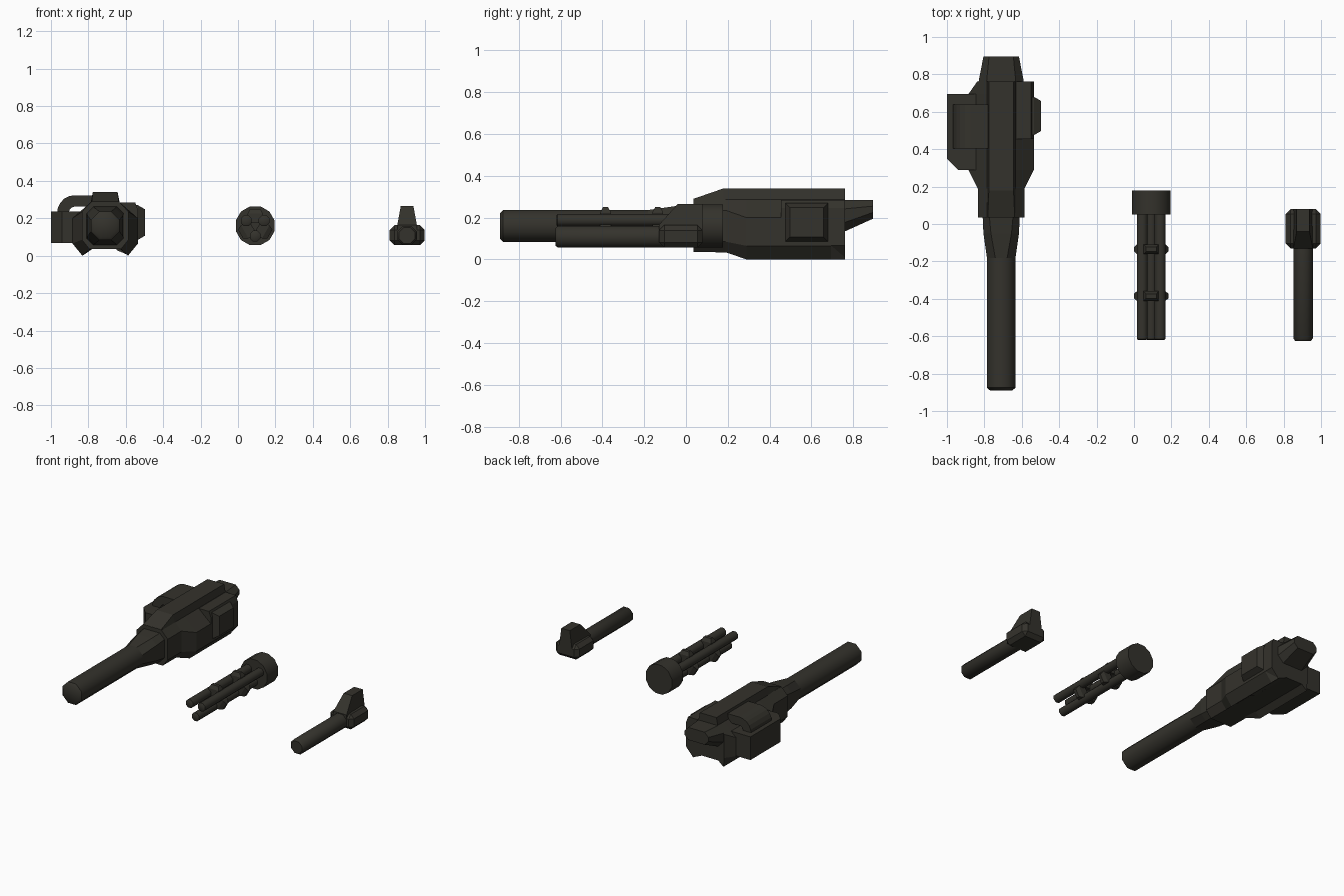
import bpy, bmesh, math
from mathutils import Vector

if "Cube" in bpy.data.objects:
    bpy.data.objects.remove(bpy.data.objects["Cube"])

mat = bpy.data.materials.new("dark_olive_gunmetal")
mat.diffuse_color = (0.034, 0.032, 0.025, 1)
mat.use_nodes = True
mat.node_tree.nodes["Principled BSDF"].inputs["Base Color"].default_value = mat.diffuse_color


def finish(name, bm, smooth=0, bevel=0):
    bmesh.ops.recalc_face_normals(bm, faces=bm.faces)
    if bevel:
        bmesh.ops.bevel(bm, geom=list(bm.edges), offset=bevel, segments=1,
                        affect='EDGES', profile=0.5)
    if smooth:
        for f in bm.faces:
            f.smooth = True
        for e in bm.edges:
            e.smooth = e.calc_face_angle(math.pi) < math.radians(smooth)
    me = bpy.data.meshes.new(name)
    bm.to_mesh(me)
    bm.free()
    me.materials.append(mat)
    ob = bpy.data.objects.new(name, me)
    bpy.context.collection.objects.link(ob)
    return ob


def loft(name, rings, smooth=0, bevel=0):
    """Skin a row of equal point rings and cap both ends."""
    bm = bmesh.new()
    rs = [[bm.verts.new(p) for p in r] for r in rings]
    n = len(rs[0])
    for a, b in zip(rs, rs[1:]):
        for i in range(n):
            j = (i + 1) % n
            bm.faces.new((a[i], a[j], b[j], b[i]))
    bm.faces.new(rs[0])
    bm.faces.new(rs[-1])
    return finish(name, bm, smooth, bevel)


def tube(name, x, z, profile, sides=8):
    """Turned part along y; profile is (y, radius), r = flat-to-centre."""
    k = 1 / math.cos(math.pi / sides)
    angs = [2 * math.pi * (i + .5) / sides for i in range(sides)]
    return loft(name, [[(x + r * k * math.cos(a), y, z + r * k * math.sin(a))
                        for a in angs] for y, r in profile], 44.9 if sides < 8 else 46)


def cham(x, y, hx, z0, z1, c):
    """Chamfered rectangle in the xz plane."""
    return [(x - hx + c, y, z0), (x + hx - c, y, z0), (x + hx, y, z0 + c), (x + hx, y, z1 - c),
            (x + hx - c, y, z1), (x - hx + c, y, z1), (x - hx, y, z1 - c), (x - hx, y, z0 + c)]


def box(name, lo, hi, bevel=0):
    rect = lambda y: [(lo[0], y, lo[2]), (hi[0], y, lo[2]), (hi[0], y, hi[2]), (lo[0], y, hi[2])]
    return loft(name, [rect(lo[1]), rect(hi[1])], 0, bevel)


# ---------------- heavy cannon ----------------
X = -0.71
tube("heavy_barrel", X, 0.16, [(-0.89, 0.06), (-0.875, 0.076), (0.1, 0.076)])
loft("barrel_collar", [cham(X, -0.19, 0.075, 0.085, 0.235, 0.045),
                       cham(X, -0.05, 0.095, 0.065, 0.255, 0.04),
                       cham(X, 0.06, 0.1, 0.055, 0.265, 0.035)])


def body(y, top, side, zu, zl, leg, zleg, inner):
    half = [(top, 0.288), (side, zu), (side, zl), (leg, zleg), (inner, 0.035)]
    return ([(X + a, y, z) for a, z in half] +
            [(X - a, y, z) for a, z in reversed(half)])


# receiver with two flared lower skids
loft("receiver", [body(0.035, 0.075, 0.125, 0.235, 0.085, 0.085, 0.035, 0.07),
                  body(0.19, 0.075, 0.125, 0.235, 0.085, 0.085, 0.034, 0.07),
                  body(0.29, 0.075, 0.175, 0.20, 0.065, 0.122, 0.0, 0.08),
                  body(0.695, 0.075, 0.175, 0.20, 0.065, 0.122, 0.0, 0.08),
                  body(0.762, 0.075, 0.128, 0.235, 0.065, 0.122, 0.0, 0.08)])


def ridge(y, z, t):
    return [(X - 0.08, y, 0.27), (X + 0.08, y, 0.27), (X + t, y, z), (X - t, y, z)]


loft("top_ridge", [ridge(0.036, 0.29, 0.072), ridge(0.18, 0.34, 0.066), ridge(0.762, 0.34, 0.066)])
loft("rear_block", [cham(X, 0.74, 0.125, 0.125, 0.285, 0.045),
                    cham(X, 0.895, 0.095, 0.195, 0.285, 0.03)])

# right side housing and raised hatch
loft("side_housing", [[(-0.65, y, 0.03), (-0.59, y, 0.005), (-0.535, y, 0.066), (-0.535, y, 0.245),
                       (-0.55, y, 0.285), (-0.65, y, 0.285)] for y in (0.455, 0.762)])


def hatch(x, d):
    return [(x, 0.475 + d, 0.085 + d), (x, 0.68 - d, 0.085 + d),
            (x, 0.68 - d, 0.27 - d), (x, 0.475 + d, 0.27 - d)]


loft("side_hatch", [hatch(-0.55, 0), hatch(-0.535, 0), hatch(-0.497, 0.022)])

# left ammunition box with chamfered front corner
plan = [(-0.80, 0.29), (-0.94, 0.29), (-1.0, 0.35), (-1.0, 0.695), (-0.80, 0.695)]
loft("ammo_box", [[(x, y, z) for x, y in plan] for z in (0.068, 0.235)])

# curved feed chute from box to ridge
cx, cz = -0.875, 0.225
arc = [math.pi - i * math.pi / 10 for i in range(6)]
outer = [(cx + 0.093 * math.cos(a), cz + 0.098 * math.sin(a)) for a in arc]
inner = [(cx + 0.03 * math.cos(a), cz + 0.037 * math.sin(a)) for a in arc]
prof = outer + [(-0.76, 0.323), (-0.76, 0.262)] + inner[::-1]
loft("feed_chute", [[(x, y, z) for x, z in prof] for y in (0.405, 0.64)])

# ---------------- three-barrel rotary gun ----------------
GX, GZ = 0.092, 0.16
tube("rotary_drum", GX, GZ, [(0.05, 0.104), (0.178, 0.104)], 12)
for i in range(3):
    a = math.radians(30 + 120 * i)
    tube("rotary_barrel_%d" % (i + 1), GX + 0.055 * math.cos(a), GZ + 0.055 * math.sin(a),
         [(-0.62, 0.022), (-0.615, 0.029), (0.07, 0.029)])
    # clamps bridging neighbouring barrels
    b = math.radians(90 + 120 * i)
    out, side = Vector((math.cos(b), 0, math.sin(b))), Vector((-math.sin(b), 0, math.cos(b)))
    for yc in (-0.385, -0.135):
        rings = []
        for r, w, l in ((0.015, 0.04, 0.026), (0.065, 0.04, 0.026), (0.09, 0.028, 0.012)):
            rings.append([Vector((GX, yc, GZ)) + out * r + side * (w * s) + Vector((0, l * t, 0))
                          for s, t in ((-1, -1), (1, -1), (1, 1), (-1, 1))])
        loft("rotary_clamp", rings)

# ---------------- light gun ----------------
LX = 0.904
tube("light_barrel", LX, 0.108, [(-0.625, 0.042), (-0.612, 0.052), (-0.08, 0.052)])
box("light_gun_body", (0.811, -0.13, 0.056), (0.998, 0.08, 0.164), 0.026)
fin = [(-0.13, 0.13, 0.052), (-0.13, 0.165, 0.052), (-0.04, 0.265, 0.034),
       (0.08, 0.265, 0.034), (0.08, 0.13, 0.052)]
loft("light_gun_fin", [[(LX + s * w, y, z) for y, z, w in fin] for s in (-1, 1)])
